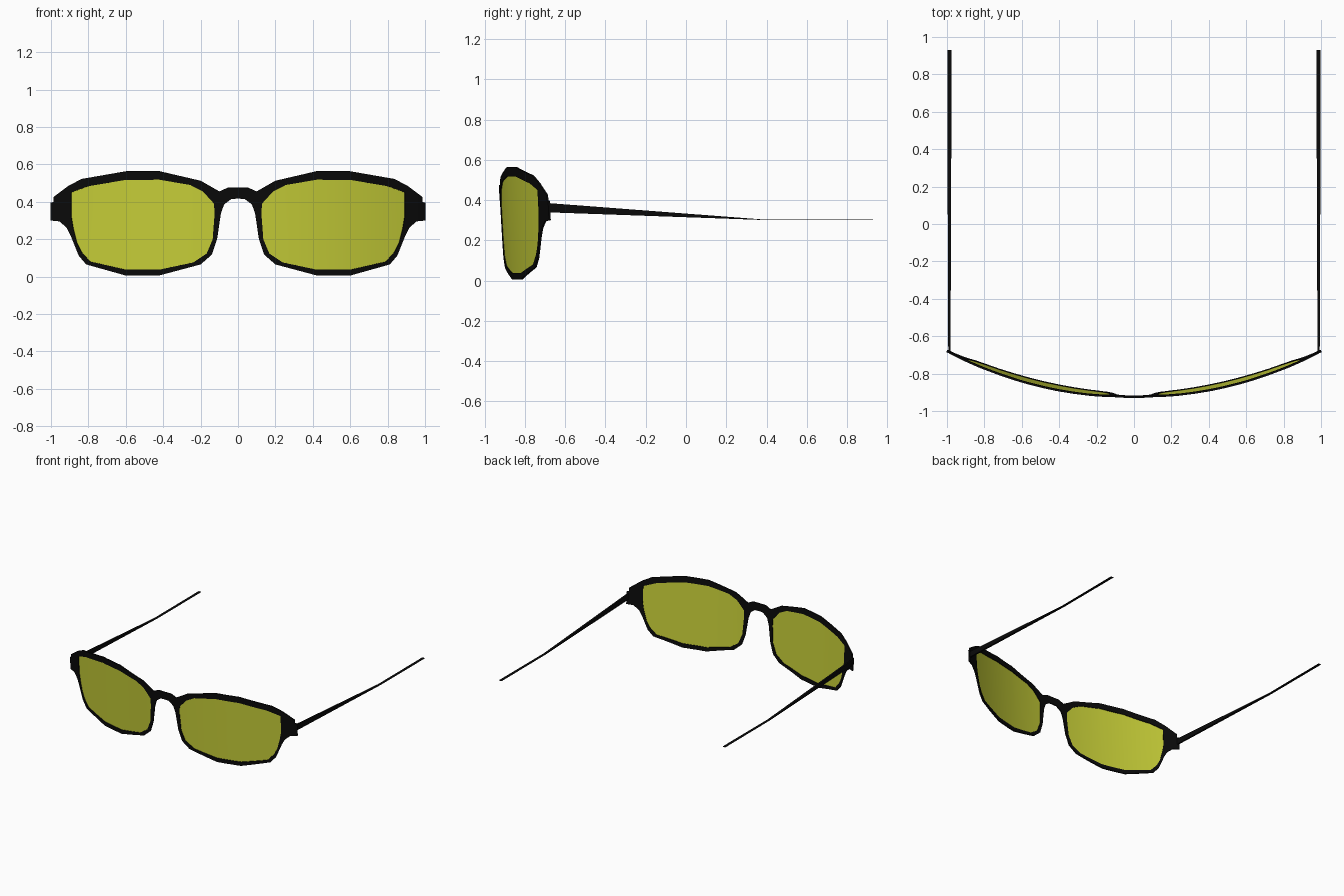
import bpy, bmesh
from mathutils import Vector

if "Cube" in bpy.data.objects:
    bpy.data.objects.remove(bpy.data.objects["Cube"])


def material(name, color):
    m = bpy.data.materials.new(name)
    m.diffuse_color = color
    m.use_nodes = True
    m.node_tree.nodes["Principled BSDF"].inputs["Base Color"].default_value = m.diffuse_color
    return m


BLACK = material("black_plastic", (0.003, 0.003, 0.003, 1))
YELLOW = material("yellow_lens", (0.58, 0.63, 0.04, 1))


def add_object(name, bm, mat, mirror=True, thickness=0.0):
    me = bpy.data.meshes.new(name)
    bm.to_mesh(me)
    bm.free()
    ob = bpy.data.objects.new(name, me)
    bpy.context.collection.objects.link(ob)
    me.materials.append(mat)
    if mirror:
        mod = ob.modifiers.new("mirror", 'MIRROR')
        mod.use_clip = True
        mod.merge_threshold = 0.0005
    if thickness:
        mod = ob.modifiers.new("thickness", 'SOLIDIFY')
        mod.thickness = thickness
        mod.offset = 0
    return ob


def wrap(bm, step=0.08):
    """Slice a flat front panel into columns, then bend it round the face."""
    for i in range(1, int(1 / step) + 1):
        geom = bm.verts[:] + bm.edges[:] + bm.faces[:]
        bmesh.ops.bisect_plane(bm, geom=geom, dist=0.0005,
                               plane_co=(i * step, 0, 0), plane_no=(1, 0, 0))
    for v in bm.verts:
        v.co.y = -0.92 + 0.24 * v.co.x ** 2 - 0.05 * (v.co.z - 0.38)


# Rim of one side, clockwise from the nose: outer x, z and inner x, z
RIM = [
    (.10, .455, .187, .455), (.20, .512, .255, .49), (.42, .563, .42, .518),
    (.60, .563, .60, .517), (.835, .522, .80, .483), (.905, .485, .89, .45),
    (.985, .425, .89, .43), (.985, .398, .89, .40), (1.0, .396, .89, .38),
    (1.0, .30, .89, .34), (.952, .295, .89, .32), (.915, .262, .88, .26),
    (.893, .22, .86, .18), (.85, .112, .835, .13), (.81, .065, .79, .08),
    (.60, .006, .60, .037), (.42, .006, .42, .037), (.20, .065, .24, .075),
    (.14, .117, .167, .123), (.112, .20, .135, .20), (.092, .335, .125, .335),
    (.075, .385, .128, .39),
]

# Front frame: rim strip plus half bridge, mirrored
bm = bmesh.new()
outer = [bm.verts.new((a, 0, b)) for a, b, c, d in RIM]
inner = [bm.verts.new((c, 0, d)) for a, b, c, d in RIM]
n = len(RIM)
for i in range(n):
    j = (i + 1) % n
    bm.faces.new((outer[i], inner[i], inner[j], outer[j]))
top = [bm.verts.new((x, 0, .475)) for x in (0, .055)]
low = [bm.verts.new((x, 0, z)) for x, z in ((0, .417), (.035, .415))]
bm.faces.new((top[0], low[0], low[1], top[1]))
bm.faces.new((top[1], low[1], outer[-1], outer[0]))
wrap(bm)
add_object("front_frame", bm, BLACK, thickness=0.01)

# Lenses: curved sheets filling the rim openings
bm = bmesh.new()
bm.faces.new([bm.verts.new((c, 0, d)) for a, b, c, d in reversed(RIM)])
wrap(bm)
for f in bm.faces:
    f.smooth = True
add_object("lenses", bm, YELLOW)

# Temples: tapering arms that flatten towards the ear: y, z, width, height
SECTIONS = [(-.685, .362, .012, .046), (.37, .303, .020, .003),
            (.93, .303, .022, .003)]
bm = bmesh.new()
rings = []
for y, z, w, h in SECTIONS:
    rings.append([bm.verts.new(Vector((.987 + sx * w / 2, y, z + sz * h / 2)))
                  for sx, sz in ((-1, -1), (1, -1), (1, 1), (-1, 1))])
for r, s in zip(rings, rings[1:]):
    for i in range(4):
        j = (i + 1) % 4
        bm.faces.new((r[i], r[j], s[j], s[i]))
bm.faces.new(rings[0])
bm.faces.new(rings[-1])
bmesh.ops.recalc_face_normals(bm, faces=bm.faces[:])
add_object("temples", bm, BLACK)
